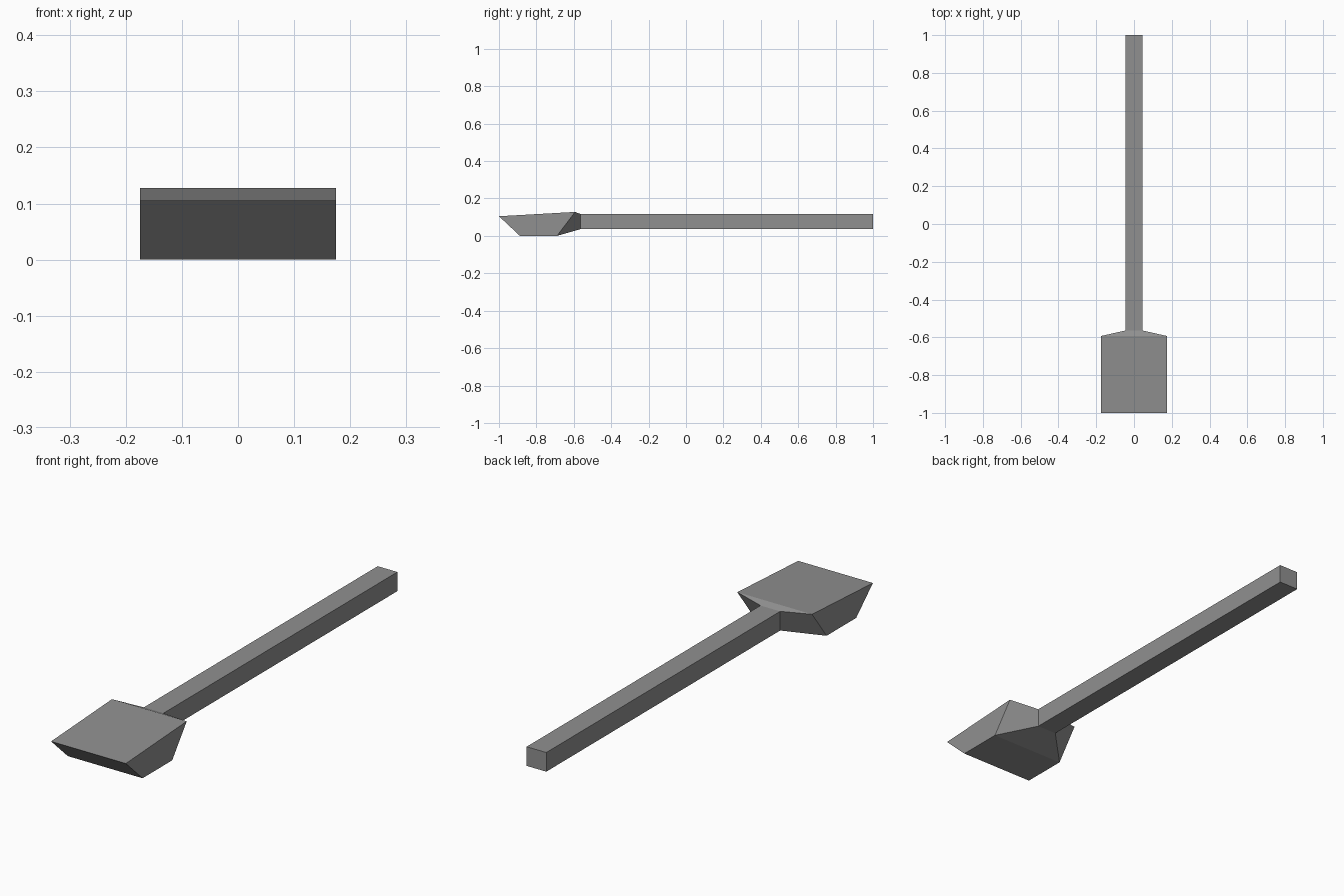
import bpy
import bmesh

cube = bpy.data.objects.get("Cube")
if cube:
    bpy.data.objects.remove(cube, do_unlink=True)

# Single flat colour
grey = bpy.data.materials.new("dark_grey")
grey.use_nodes = True
colour = (0.28, 0.28, 0.28, 1)
grey.diffuse_color = colour
grey.node_tree.nodes["Principled BSDF"].inputs["Base Color"].default_value = colour


def loft(name, sections, cap_start=False, cap_end=False):
    """Skin four-sided sections: (half width, bottom y, bottom z, top y, top z)."""
    bm = bmesh.new()
    rings = []
    for w, by, bz, ty, tz in sections:
        corners = [(-w, by, bz), (w, by, bz), (w, ty, tz), (-w, ty, tz)]
        rings.append([bm.verts.new(c) for c in corners])
    for a, b in zip(rings, rings[1:]):
        for i in range(4):
            j = (i + 1) % 4
            bm.faces.new((a[i], a[j], b[j], b[i]))
    if cap_start:
        bm.faces.new(rings[0][::-1])
    if cap_end:
        bm.faces.new(rings[-1])
    bmesh.ops.recalc_face_normals(bm, faces=bm.faces)
    mesh = bpy.data.meshes.new(name)
    bm.to_mesh(mesh)
    bm.free()
    mesh.materials.append(grey)
    obj = bpy.data.objects.new(name, mesh)
    bpy.context.collection.objects.link(obj)
    return obj


# Sections shared by the parts
front_edge = (0.175, -0.888, 0, -1, 0.105)
back_edge = (0.175, -0.69, 0, -0.593, 0.128)
neck = (0.046, -0.564, 0.036, -0.564, 0.117)
grip_end = (0.046, 1, 0.036, 1, 0.117)

# Wedge head tapering into the neck
loft("blade_head", [front_edge, back_edge, neck], cap_start=True)

# Long square handle
loft("handle", [neck, grip_end], cap_end=True)
